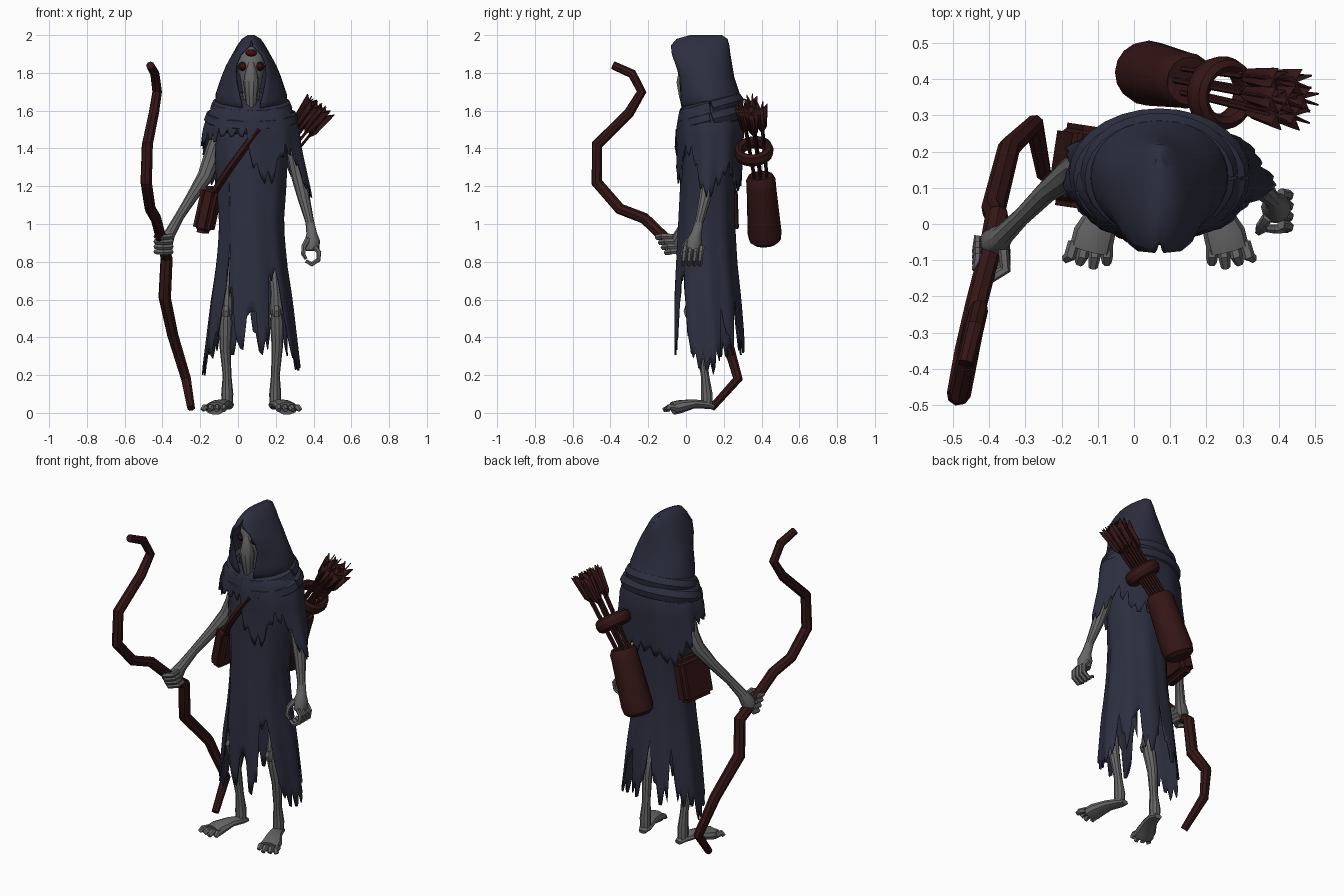
import bpy, bmesh, math, random
from mathutils import Vector, Matrix

if "Cube" in bpy.data.objects:
    bpy.data.objects.remove(bpy.data.objects["Cube"])
random.seed(4)
CX = 0.07   # body centre line


def material(name, c):
    m = bpy.data.materials.new(name)
    m.diffuse_color = (*c, 1)
    m.use_nodes = True
    m.node_tree.nodes["Principled BSDF"].inputs["Base Color"].default_value = m.diffuse_color
    return m


CLOTH = material("dark_navy_cloth", (0.026, 0.028, 0.050))
BONE = material("grey_bone", (0.135, 0.135, 0.135))
RED = material("dark_red_leather", (0.036, 0.008, 0.008))
EYE = material("deep_red_eye", (0.06, 0.004, 0.004))
BLACK = material("black_socket", (0.006, 0.005, 0.006))


def finish(name, bm, mat, thick=0):
    bmesh.ops.remove_doubles(bm, verts=bm.verts, dist=0.0005)
    bmesh.ops.recalc_face_normals(bm, faces=bm.faces)
    me = bpy.data.meshes.new(name)
    bm.to_mesh(me)
    bm.free()
    me.materials.append(mat)
    ob = bpy.data.objects.new(name, me)
    bpy.context.collection.objects.link(ob)
    if thick:
        s = ob.modifiers.new("thickness", "SOLIDIFY")
        s.thickness = thick
    return ob


def skin(bm, rings, closed=True):
    for a, b in zip(rings, rings[1:]):
        n = len(a)
        for i in range(n if closed else n - 1):
            j = (i + 1) % n
            bm.faces.new((a[i], a[j], b[j], b[i]))


def tube(name, pts, mat, sides=10, flat=1.0):
    """Round or flattened tube through (x, y, z, radius) points."""
    bm = bmesh.new()
    P = [Vector(p[:3]) for p in pts]
    rings, nrm = [], None
    for k, p in enumerate(P):
        t = (P[min(k + 1, len(P) - 1)] - P[max(k - 1, 0)])
        t = t.normalized() if t.length > 1e-6 else Vector((0, 0, 1))
        if nrm is None:
            nrm = t.cross(Vector((0, 0, 1)) if abs(t.z) < 0.9 else Vector((0, 1, 0)))
        nrm = (nrm - t * nrm.dot(t)).normalized()
        b = t.cross(nrm)
        ang = [2 * math.pi * i / sides for i in range(sides)]
        rings.append([bm.verts.new(p + pts[k][3] * (nrm * math.cos(a) + b * math.sin(a) * flat)) for a in ang])
    skin(bm, rings)
    bm.faces.new(rings[0])
    bm.faces.new(rings[-1])
    return finish(name, bm, mat)


def lerp(keys, v):
    keys = sorted(keys)
    if v <= keys[0][0]:
        return keys[0][1:]
    for a, b in zip(keys, keys[1:]):
        if v <= b[0]:
            f = (v - a[0]) / (b[0] - a[0])
            return [p + (q - p) * f for p, q in zip(a[1:], b[1:])]
    return keys[-1][1:]


def cloth(name, sections, hem, jag, cols=90, rows=16, ripple=0.03):
    """Draped sheet: sections (z, cy, rx, ry), hem (angle, bottom z)."""
    bm = bmesh.new()
    top = max(s[0] for s in sections)
    hems = [lerp(hem, 360 * i / cols)[0] + (random.uniform(0.5, 1) * jag if i % 3 == 0 else random.uniform(-.2, .2) * jag)
            for i in range(cols)]
    rings = []
    for r in range(rows + 1):
        ring = []
        for i in range(cols):
            a = 2 * math.pi * i / cols
            z = top + (hems[i] - top) * r / rows
            cy, rx, ry = lerp(sections, z)
            k = 1 + ripple * math.sin(9 * a + 2 * z) * r / rows
            ring.append(bm.verts.new((CX + rx * k * math.cos(a), cy + ry * k * math.sin(a), z)))
        rings.append(ring)
    skin(bm, rings)
    return finish(name, bm, CLOTH, 0.008)


def ball(name, loc, size, mat, rot=(0, 0, 0)):
    bm = bmesh.new()
    bmesh.ops.create_uvsphere(bm, u_segments=16, v_segments=10, radius=1)
    ob = finish(name, bm, mat)
    ob.location, ob.scale, ob.rotation_euler = loc, size, rot
    return ob


# Robe with tattered hem, slit over the legs
cloth("robe", [(1.6, .13, .15, .12), (1.4, .115, .195, .145), (1.2, .115, .185, .145), (1.0, .11, .17, .15),
               (.8, .11, .185, .16), (.6, .115, .215, .175), (.2, .13, .26, .19)],
      [(0, .24), (18, .3), (25, .5), (40, .3), (55, .6), (68, .32), (85, .34), (95, .62), (110, .3), (125, .35),
       (130, .62), (142, .28), (165, .3), (178, .2), (190, .22), (205, .3), (218, .34), (224, .58), (229, .62),
       (232, 1.0), (236, .62), (244, .6), (252, .3), (262, .36), (266, .55), (274, .52), (281, .3), (291, .34),
       (297, .62), (308, .72), (318, .62), (324, .34), (340, .22), (360, .24)], 0.1)

# Shoulder mantle, longer over the left arm and back
cloth("mantle", [(1.66, .13, .15, .13), (1.6, .13, .225, .165), (1.5, .13, .255, .18), (1.4, .13, .265, .175),
                 (1.15, .12, .315, .17)],
      [(0, 1.14), (15, 1.2), (35, 1.3), (60, 1.2), (90, 1.22), (125, 1.16), (150, 1.28), (165, 1.42), (180, 1.4),
       (200, 1.43), (230, 1.45), (264, 1.46), (274, 1.26), (292, 1.2), (305, 1.36), (325, 1.38), (342, 1.2),
       (360, 1.14)], 0.07, rows=10)

# Rolled scarf round the neck, drooping at the front
for nm, zc, rx, ry, r in (("scarf_upper", 1.615, .17, .125, .048), ("scarf_lower", 1.555, .20, .135, .05)):
    tube(nm, [(CX + rx * math.cos(a), .135 + ry * math.sin(a), zc + .035 * math.sin(a), r)
              for a in (2 * math.pi * i / 28 for i in range(29))], CLOTH, 8)

# Hood: sections (z, rx, cy, front y, back y, half width of opening)
bm = bmesh.new()
rings = []
for z, rx, cy, yf, yb, w in [(1.6, .15, .12, -.02, .25, .045), (1.65, .19, .13, -.03, .305, .055),
                             (1.69, .188, .13, -.03, .285, .066), (1.78, .158, .12, -.035, .255, .085),
                             (1.84, .133, .11, -.055, .245, .085), (1.9, .1, .1, -.075, .235, .06),
                             (1.945, .075, .09, -.08, .23, .012), (1.98, .05, .09, -.05, .22, 0),
                             (2.0, .018, .1, .02, .19, 0)]:
    g = math.asin(w / rx)
    ring = []
    for i in range(33):
        a = math.radians(-90) + g + (2 * math.pi - 2 * g) * i / 32
        s = math.sin(a)
        y = cy + ((yb - cy) if s > 0 else (cy - yf) / math.cos(g)) * s
        ring.append(bm.verts.new((CX + rx * math.cos(a), y, z)))
    rings.append(ring)
skin(bm, rings, False)
bm.faces.new(rings[-1][:-1])
finish("hood", bm, CLOTH, 0.012)

# Skull, snout and eyes
tube("skull", [(CX, .06, 1.935, .02), (CX, .055, 1.915, .055), (CX, .05, 1.87, .074), (CX, .05, 1.82, .072),
               (CX, .05, 1.77, .058), (CX, .05, 1.7, .046), (CX, .06, 1.6, .04)], BONE, 16)
tube("snout", [(CX, -.01, 1.87, .012), (CX, -.012, 1.82, .027), (CX, -.01, 1.75, .042), (CX, -.005, 1.68, .034),
               (CX, .005, 1.61, .026)], BONE, 10)
ball("forehead_mark", (CX, -.01, 1.905), (.03, .022, .018), EYE)
for s, side in ((-1, "right"), (1, "left")):
    ball(side + "_eye_socket", (CX + s * .044, -.006, 1.835), (.026, .014, .024), BLACK, (0, s * .3, 0))
    ball(side + "_eye", (CX + s * .044, -.016, 1.835), (.016, .01, .013), EYE)

# Bony legs and splayed feet, mirrored about the body centre
for s, side in ((-1, "right"), (1, "left")):
    def mx(pts):
        return [(CX + s * p[0], *p[1:]) for p in pts]
    tube(side + "_thigh", mx([(.09, .12, 1.05, .04), (.115, .08, .8, .03), (.13, .05, .64, .028), (.133, .045, .56, .036),
                              (.134, .045, .52, .034)]), BONE)
    tube(side + "_kneecap", mx([(.133, .012, .565, .018), (.134, .008, .54, .024), (.134, .012, .51, .018)]), BONE, 6)
    tube(side + "_shin", mx([(.134, .045, .535, .026), (.136, .055, .48, .037), (.138, .08, .35, .03),
                             (.128, .1, .2, .023), (.127, .11, .1, .032), (.127, .11, .03, .03)]), BONE)
    tube(side + "_foot", mx([(.12, .15, .03, .022), (.125, .11, .042, .036), (.15, .04, .048, .042),
                             (.18, -.03, .034, .058), (.19, -.07, .024, .058)]), BONE, 10, .6)
    for k in range(4):
        bx, tx = .145 + .03 * k, .145 + .038 * k
        tube(side + "_toe", mx([(bx, -.05, .026, .017), ((bx + tx) / 2, -.09, .03, .017),
                                (tx, -.12 + .012 * abs(k - 1), .014, .013)]), BONE, 6)

# Right arm gripping the bow
tube("right_arm", [(-.06, .14, 1.5, .045), (-.115, .15, 1.42, .046), (-.145, .16, 1.33, .046), (-.175, .14, 1.25, .042),
                   (-.24, .09, 1.15, .031), (-.31, .02, 1.04, .025), (-.36, -.03, .95, .03), (-.385, -.05, .9, .042),
                   (-.395, -.065, .86, .03)], BONE)
for k in range(4):
    z, y = .935 - .027 * k, -.1 + .016 * k
    tube("right_finger", [(-.36, y + .03, z, .015), (-.355, y - .025, z, .016), (-.395, y - .05, z - .005, .016),
                          (-.435, y - .02, z, .014), (-.43, y + .02, z, .011)], BONE, 6)

# Left arm hanging with curled fingers
tube("left_arm", [(.25, .14, 1.5, .045), (.3, .13, 1.36, .042), (.325, .12, 1.24, .04), (.35, .1, 1.13, .032),
                  (.38, .07, 1.01, .023), (.39, .055, .95, .028), (.392, .045, .91, .042), (.395, .04, .86, .036)], BONE)
for k in range(4):
    y = .085 - .029 * k
    tube("left_finger", [(.405, y, .88, .014), (.428, y - .005, .85, .014), (.425, y - .01, .81, .013),
                         (.39, y - .012, .787, .013), (.36, y - .01, .805, .01)], BONE, 6)
tube("left_thumb", [(.37, .02, .92, .016), (.348, -.01, .88, .014), (.345, -.02, .84, .012), (.36, -.015, .815, .009)], BONE, 6)

# Crooked recurve bow
tube("bow", [(-.465, -.385, 1.84, .022), (-.44, -.285, 1.795, .025), (-.428, -.235, 1.7, .026), (-.445, -.3, 1.59, .028),
             (-.48, -.47, 1.42, .03), (-.486, -.472, 1.22, .031), (-.465, -.35, 1.08, .03), (-.435, -.22, 1.03, .03),
             (-.4, -.085, .9, .03), (-.378, .02, .82, .033), (-.388, .04, .61, .034), (-.345, .21, .41, .031),
             (-.275, .275, .18, .027), (-.248, .135, .025, .021)], RED, 8)

# Chest strap and hip pouch
tube("chest_strap", [(.11, -.025, 1.5, .03), (.04, -.03, 1.41, .03), (-.04, -.01, 1.3, .03), (-.1, .04, 1.21, .03),
                     (-.14, .12, 1.15, .03)], RED, 6, .7)
bm = bmesh.new()
bmesh.ops.create_cube(bm, size=1, matrix=Matrix.Diagonal((.09, .23, .25, 1)))
bmesh.ops.bevel(bm, geom=bm.edges[:], offset=.025, segments=3, affect='EDGES')
pouch = finish("hip_pouch", bm, RED)
pouch.location, pouch.rotation_euler = (-.16, .16, 1.075), (0, .22, -.15)

# Quiver, holding ring and arrows on the back
low, mid, ring_c, tip = map(Vector, ((.02, .42, .9), (.15, .395, 1.25), (.24, .36, 1.385), (.40, .35, 1.58)))


def along(f, r):
    return (*low.lerp(mid, f), r)


tube("quiver", [along(-.01, .06), along(.04, .083), along(.15, .09), along(.85, .078), along(.96, .078), along(1.02, .066),
                along(.98, .06), along(.9, .055)], RED, 16)
axis = (tip - mid).normalized()
bpy.ops.mesh.primitive_torus_add(major_radius=.08, minor_radius=.024, major_segments=24, minor_segments=8,
                                 location=ring_c, rotation=axis.to_track_quat('Z', 'Y').to_euler())
ring = bpy.context.object
ring.name, ring.scale = "quiver_ring", (1, 1, 1.6)
ring.data.materials.append(RED)
side = axis.cross(Vector((0, 1, 0))).normalized()
up = side.cross(axis)
for k in range(7):
    a = 2 * math.pi * k / 6
    d = (side * math.cos(a) + up * math.sin(a)) * (0 if k == 6 else 1)
    a0, a1 = mid - axis * .08 + d * .035, tip + d * .055 + axis * random.uniform(-.02, .025)
    tube("arrow_shaft", [(*a0, .008), (*a1, .008)], RED, 6)
    t = (a1 - a0).normalized()
    bm = bmesh.new()
    for q in range(3):
        w = Matrix.Rotation(math.pi * q / 3 + k, 3, t) @ t.orthogonal().normalized()
        prof = [(-.13, 0), (-.09, .024), (.02, .034), (.05, .036), (.02, 0)]
        pts = [a1 + t * u + w * v for u, v in prof] + [a1 + t * u - w * v for u, v in prof[-2:0:-1]]
        bm.faces.new([bm.verts.new(p) for p in pts])
    finish("arrow_fletching", bm, RED, 0.005)

# Smooth shading with crisp edges
bpy.ops.object.select_all(action='SELECT')
bpy.context.view_layer.objects.active = ring
bpy.ops.object.shade_smooth_by_angle(angle=math.radians(35))
